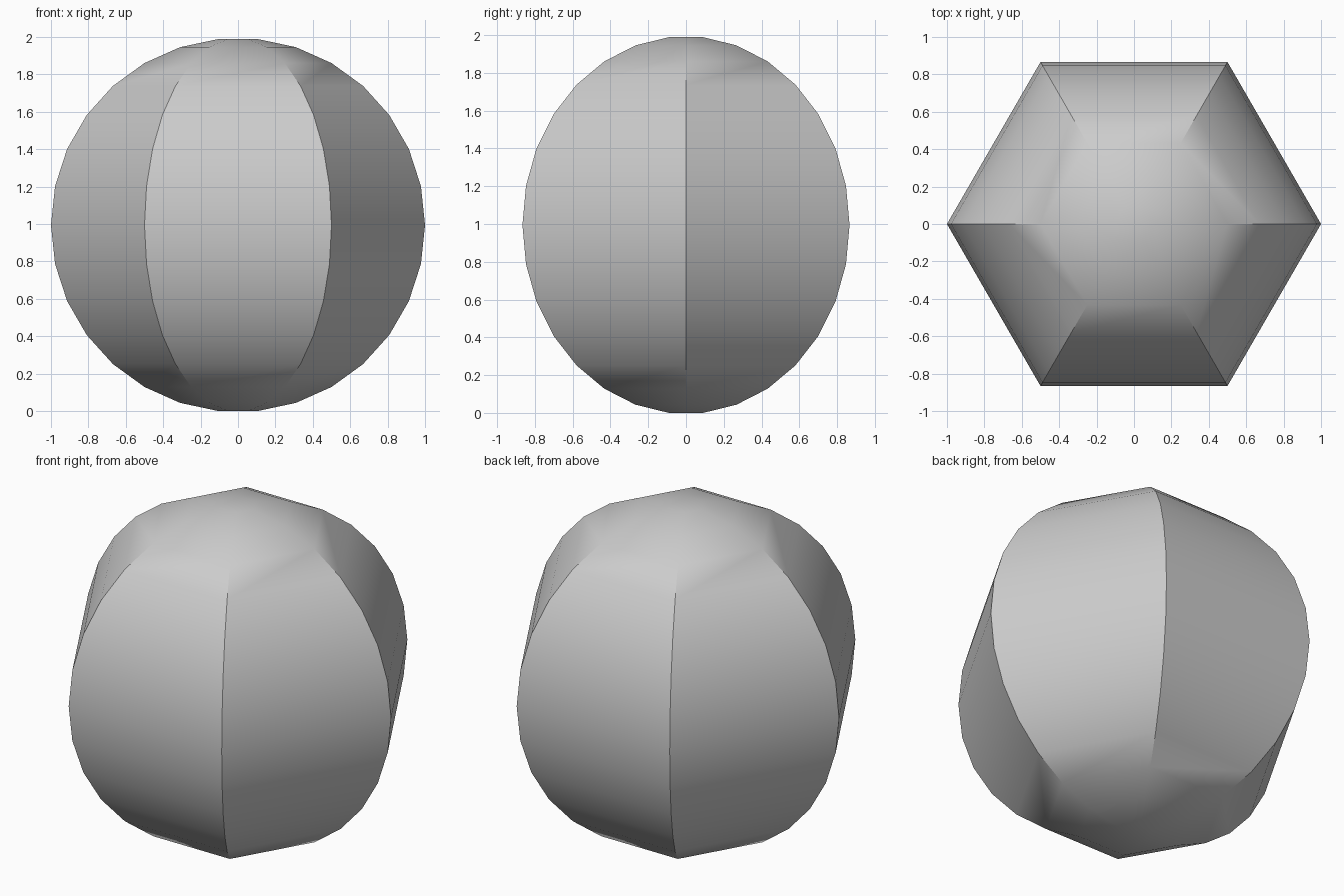
import bpy, bmesh
from math import sin, cos, radians, pi

if "Cube" in bpy.data.objects:
    bpy.data.objects.remove(bpy.data.objects["Cube"])

SIDES = 6      # flat lunes around the vertical axis
STEP = 12      # degrees between points of the round profile

# half-circle profile; the ends close with flat hexagonal caps
angles = [radians(a) for a in range(-84, 85, STEP)]
base = sin(radians(84))

bm = bmesh.new()
rings = []
for a in angles:
    rings.append([bm.verts.new((cos(a) * cos(2 * pi * i / SIDES),
                                cos(a) * sin(2 * pi * i / SIDES),
                                sin(a) + base)) for i in range(SIDES)])

# side panels
for low, high in zip(rings, rings[1:]):
    for i in range(SIDES):
        j = (i + 1) % SIDES
        bm.faces.new((low[i], low[j], high[j], high[i]))

# bottom and top caps
bm.faces.new(rings[0][::-1])
bm.faces.new(rings[-1])

mesh = bpy.data.meshes.new("hexagonal_ball")
bm.to_mesh(mesh)
bm.free()
ball = bpy.data.objects.new("hexagonal_ball", mesh)
bpy.context.collection.objects.link(ball)

# smooth along the curve, crisp on the six ridges
bpy.context.view_layer.objects.active = ball
ball.select_set(True)
bpy.ops.object.shade_smooth_by_angle(angle=radians(30))
